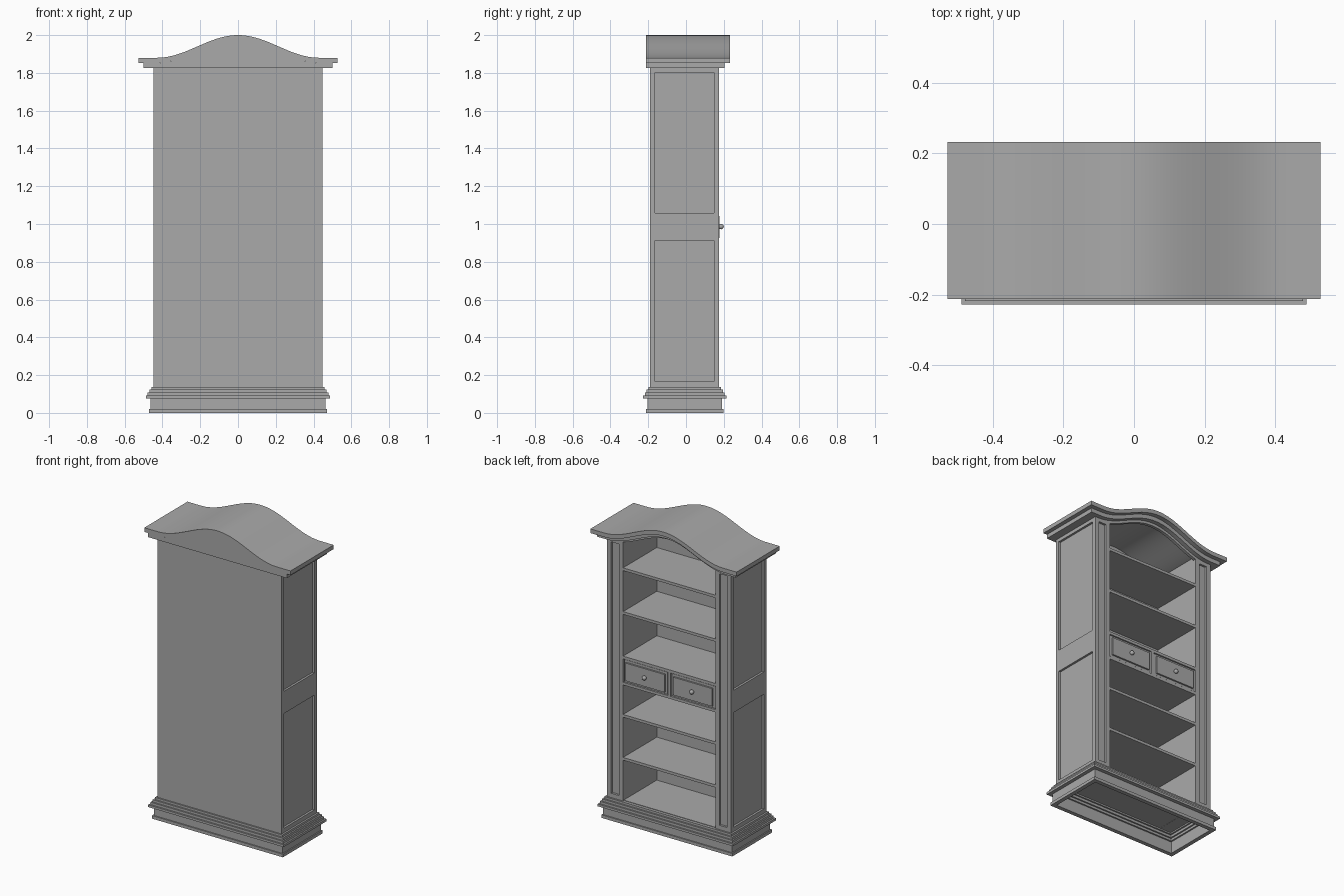
import bpy
import bmesh
import math

if "Cube" in bpy.data.objects:
    bpy.data.objects.remove(bpy.data.objects["Cube"], do_unlink=True)

GREY = (0.4, 0.4, 0.4, 1.0)
paint = bpy.data.materials.new("grey_paint")
paint.use_nodes = True
paint.diffuse_color = GREY
bsdf = paint.node_tree.nodes["Principled BSDF"]
bsdf.inputs["Base Color"].default_value = GREY
bsdf.inputs["Roughness"].default_value = 0.7


def finish(name, bm, smooth=False):
    bmesh.ops.recalc_face_normals(bm, faces=bm.faces)
    mesh = bpy.data.meshes.new(name)
    for f in bm.faces:
        f.smooth = smooth
    bm.to_mesh(mesh)
    bm.free()
    if smooth:
        mesh.set_sharp_from_angle(angle=math.radians(30))
    mesh.materials.append(paint)
    obj = bpy.data.objects.new(name, mesh)
    bpy.context.collection.objects.link(obj)
    return obj


def mirror_x(obj):
    obj.modifiers.new("mirror", "MIRROR").use_mirror_merge = False
    return obj


def boxes(name, *spans):
    """One object from boxes given as (x0, x1, y0, y1, z0, z1)."""
    bm = bmesh.new()
    for x0, x1, y0, y1, z0, z1 in spans:
        verts = bmesh.ops.create_cube(bm, size=1)["verts"]
        for v in verts:
            v.co.x = x1 if v.co.x > 0 else x0
            v.co.y = y1 if v.co.y > 0 else y0
            v.co.z = z1 if v.co.z > 0 else z0
    return finish(name, bm)


def prism(name, outline, y0, y1):
    """Extrude an (x, z) outline along y."""
    bm = bmesh.new()
    face = bm.faces.new([bm.verts.new((x, y0, z)) for x, z in outline])
    new = bmesh.ops.extrude_face_region(bm, geom=[face])["geom"]
    for v in new:
        if isinstance(v, bmesh.types.BMVert):
            v.co.y = y1
    return finish(name, bm, smooth=True)


# Main dimensions
HALF, INNER = 0.447, 0.333
BACK, FRONT = -0.19, 0.174
FLOOR, EAVE = 0.137, 1.84
RECESS = 0.014


# Arched crown
def arch(x):
    t = min(abs(x) / 0.43, 1)
    return 1.88 + 0.06 * (1 + math.cos(math.pi * t))


def arc(half, drop, n=48):
    xs = [half * (2 * i / n - 1) for i in range(n + 1)]
    return [(x, arch(x) - drop) for x in xs]


def band(name, half, top, bottom, y0, y1):
    return prism(name, arc(half, top) + arc(half, bottom)[::-1], y0, y1)


band("crown_top", 0.527, 0, 0.027, -0.212, 0.232)
band("crown_moulding", 0.5, 0.027, 0.054, -0.212, 0.203)
band("arch_frieze", INNER, 0.054, 0.072, FRONT - 0.02, FRONT)
prism("back_gable", [(-0.5, 1.826)] + arc(0.5, 0.03) + [(0.5, 1.826)], -0.212, BACK)

# Back panel and side posts
boxes("back_panel", (-HALF + 0.01, HALF - 0.01, BACK, BACK + 0.015, FLOOR - 0.02, EAVE))
core = HALF - RECESS
mirror_x(boxes("side_post", (INNER, core, BACK, FRONT - RECESS, FLOOR - 0.02, EAVE)))

# Side frames around two sunken panels
Y0, Y1 = -0.165, 0.148
rails = [(FLOOR - 0.02, 0.165), (0.912, 1.057), (1.803, EAVE)]
mirror_x(boxes("side_frame",
               (core, HALF, BACK, Y0, FLOOR - 0.02, EAVE),
               (core, HALF, Y1, FRONT, FLOOR - 0.02, EAVE),
               *[(core, HALF, Y0, Y1, a, b) for a, b in rails]))

# Pilaster frames around a tall sunken strip
mirror_x(boxes("pilaster_frame",
               (INNER, 0.362, FRONT - RECESS, FRONT, FLOOR - 0.02, EAVE),
               (0.418, core, FRONT - RECESS, FRONT, FLOOR - 0.02, EAVE),
               (0.362, 0.418, FRONT - RECESS, FRONT, FLOOR - 0.02, 0.165),
               (0.362, 0.418, FRONT - RECESS, FRONT, 1.803, EAVE)))

# Shelves
for i, top in enumerate([0.42, 0.70, 0.91, 1.08, 1.37, 1.655]):
    boxes(f"shelf_{i + 1}", (-INNER, INNER, BACK + 0.01, FRONT - 0.002, top - 0.018, top))

# Drawers
boxes("drawer_divider", (-0.01, 0.01, BACK + 0.01, FRONT - 0.002, 0.91, 1.062))
mirror_x(boxes("drawer_front", (0.015, INNER - 0.005, BACK + 0.02, FRONT - 0.007, 0.914, 1.058)))
mirror_x(boxes("drawer_panel", (0.03, INNER - 0.02, FRONT - 0.007, FRONT + 0.004, 0.927, 1.043)))

bm = bmesh.new()
bmesh.ops.create_uvsphere(bm, u_segments=20, v_segments=12, radius=0.014)
for v in bm.verts:
    v.co.x += 0.171
    v.co.y += FRONT + 0.012
    v.co.z += 0.986
mirror_x(finish("drawer_knob", bm, smooth=True))


# Stepped hollow base
def ring(name, half, inner, z0, z1):
    mid, less = -0.007, 0.267
    ya, yb = mid - half + less, mid + half - less
    ia, ib = mid - inner + less, mid + inner - less
    boxes(name,
          (-half, half, ya, ia, z0, z1), (-half, half, ib, yb, z0, z1),
          (-half, -inner, ia, ib, z0, z1), (inner, half, ia, ib, z0, z1))


steps = [("plinth_foot", 0.472, 0.445, 0, 0.02),
         ("plinth", 0.464, 0.445, 0.02, 0.077),
         ("base_moulding_low", 0.488, 0.435, 0.077, 0.092),
         ("base_moulding_middle", 0.478, 0.425, 0.092, 0.108),
         ("base_moulding_high", 0.469, 0.415, 0.108, 0.123),
         ("base_moulding_top", 0.459, 0.405, 0.123, 0.137)]
for step in steps:
    ring(*step)
boxes("bottom_board", (-0.42, 0.42, -0.175, FRONT - 0.008, 0.118, FLOOR + 0.003))
